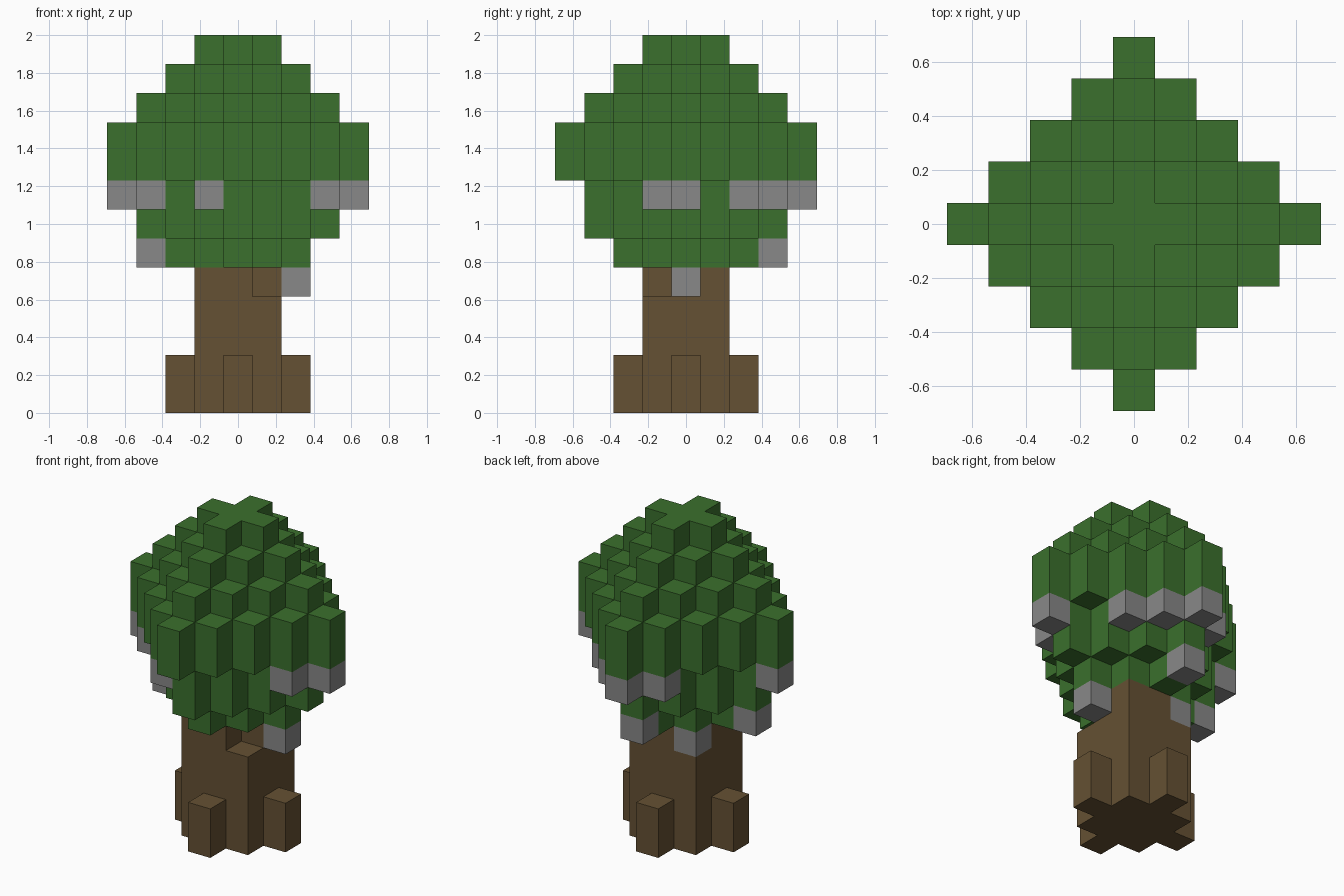
import bpy
import bmesh
from mathutils import Vector

cube = bpy.data.objects.get("Cube")
if cube:
    bpy.data.objects.remove(cube, do_unlink=True)

UNIT = 2 / 13  # size of one block


def make_material(name, color):
    mat = bpy.data.materials.new(name)
    mat.use_nodes = True
    mat.diffuse_color = (*color, 1)
    mat.node_tree.nodes["Principled BSDF"].inputs["Base Color"].default_value = (*color, 1)
    return mat


def diamond(radius, layer):
    """Blocks of one diamond-shaped layer."""
    span = range(-radius, radius + 1)
    return {(x, y, layer) for x in span for y in span if abs(x) + abs(y) <= radius}


def build_blocks(name, cells, mat):
    """Closed skin around a set of grid blocks, without inner faces."""
    bm = bmesh.new()
    for cell in sorted(cells):
        center = Vector(cell) + Vector((0, 0, 0.5))
        for axis in range(3):
            for sign in (-1, 1):
                normal = Vector((0, 0, 0))
                normal[axis] = sign
                neighbour = tuple(int(c + n) for c, n in zip(cell, normal))
                if neighbour in cells:
                    continue
                u = Vector((0, 0, 0))
                u[(axis + 1) % 3] = 0.5
                v = normal.cross(u)
                mid = center + normal / 2
                corners = (mid - u - v, mid + u - v, mid + u + v, mid - u + v)
                bm.faces.new([bm.verts.new(p * UNIT) for p in corners])
    bmesh.ops.remove_doubles(bm, verts=bm.verts[:], dist=UNIT / 100)
    mesh = bpy.data.meshes.new(name)
    bm.to_mesh(mesh)
    bm.free()
    mesh.materials.append(mat)
    obj = bpy.data.objects.new(name, mesh)
    bpy.context.collection.objects.link(obj)
    return obj


leaf_green = make_material("leaf green", (0.043, 0.162, 0.026))
bark_brown = make_material("bark brown", (0.130, 0.082, 0.033))
plain_grey = make_material("plain grey", (0.246, 0.246, 0.246))

# Canopy: stacked diamond layers, from the underside to the crown
canopy = set()
for layer, radius in enumerate((2, 3, 3, 4, 4, 3, 2, 1), start=5):
    canopy |= diamond(radius, layer)
build_blocks("canopy", canopy, leaf_green)

# Hanging blocks under the rims of the canopy
hanging = {(x, y, 7) for x, y in ((-4, 0), (-3, -1), (-1, -3), (3, -1), (4, 0),
                                  (2, 2), (1, 3), (0, 4), (-1, 3))}
hanging |= {(-3, 0, 5), (0, 3, 5), (2, 0, 4), (-1, 1, 4)}
build_blocks("hanging_leaves", hanging, plain_grey)

# Trunk: square column with two corners missing at the top
side = (-1, 0, 1)
trunk = {(x, y, z) for x in side for y in side for z in range(5)}
trunk -= {(1, -1, 4), (-1, 1, 4)}
build_blocks("trunk", trunk, bark_brown)

# Roots: one short block column on each side of the trunk
for name, x, y in (("front", 0, -2), ("back", 0, 2), ("left", 2, 0), ("right", -2, 0)):
    build_blocks(name + "_root", {(x, y, 0), (x, y, 1)}, bark_brown)
